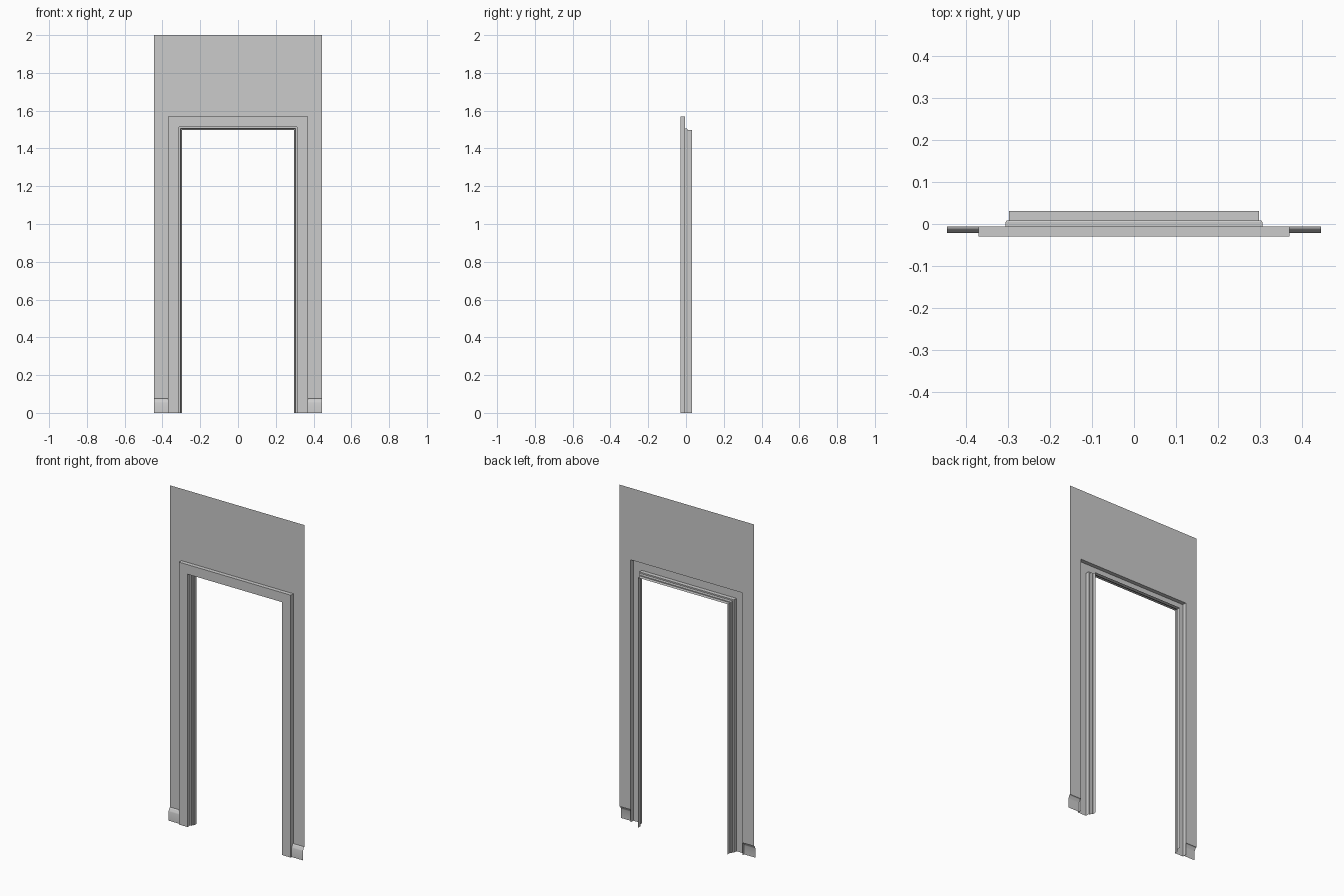
import bpy

if "Cube" in bpy.data.objects:
    bpy.data.objects.remove(bpy.data.objects["Cube"])

WALL_Y = -0.006
HALF_W, TOP = 0.445, 2.0
TRIM, HEAD = 0.37, 1.2      # trim half width; head height = HEAD + radius
BASE_H = 0.075


def make(name, verts, faces, smooth=False):
    me = bpy.data.meshes.new(name)
    me.from_pydata(verts, [], faces)
    me.update()
    ob = bpy.data.objects.new(name, me)
    bpy.context.collection.objects.link(ob)
    if smooth:
        for p in me.polygons:
            p.use_smooth = True
    return ob


def door_sweep(name, profile):
    """Sweep (half width, depth) points round the mitred door opening."""
    verts, faces = [], []
    for r, y in profile:
        verts += [(-r, y, 0), (-r, y, HEAD + r), (r, y, HEAD + r), (r, y, 0)]
    for i in range(len(profile) - 1):
        a, b = 4 * i, 4 * i + 4
        for k in range(3):
            faces.append((a + k, b + k, b + k + 1, a + k + 1))
    return make(name, verts, faces)


# Thin wall sheet around the trim, stopping at the skirting tops
zt = HEAD + TRIM
wall = [(-HALF_W, BASE_H), (-TRIM, BASE_H), (-TRIM, zt), (TRIM, zt),
        (TRIM, BASE_H), (HALF_W, BASE_H), (HALF_W, zt), (HALF_W, TOP),
        (-HALF_W, TOP), (-HALF_W, zt)]
make("wall_panel", [(x, WALL_Y, z) for x, z in wall],
     [(0, 1, 2, 9), (4, 5, 6, 3), (9, 2, 3, 6, 7, 8)])

# Raised casing around the doorway
door_sweep("door_casing", [(TRIM, WALL_Y), (TRIM, -0.03),
                           (0.313, -0.03), (0.313, WALL_Y)])

# Stepped jamb lining the opening
door_sweep("door_jamb", [(0.313, WALL_Y), (0.305, WALL_Y), (0.305, 0.005),
                         (0.303, 0.008), (0.297, 0.008), (0.297, 0.031)])

# Skirting boards with a moulded top edge
skirting = [(WALL_Y, BASE_H), (-0.011, 0.074), (-0.014, 0.070),
            (-0.016, 0.064), (-0.019, 0.060), (-0.021, 0.054), (-0.021, 0)]
for side, x0, x1 in (("left", -HALF_W, -TRIM), ("right", TRIM, HALF_W)):
    verts = [(x, y, z) for y, z in skirting for x in (x0, x1)]
    faces = [(2 * i, 2 * i + 2, 2 * i + 3, 2 * i + 1)
             for i in range(len(skirting) - 1)]
    make("skirting_" + side, verts, faces, smooth=True)
